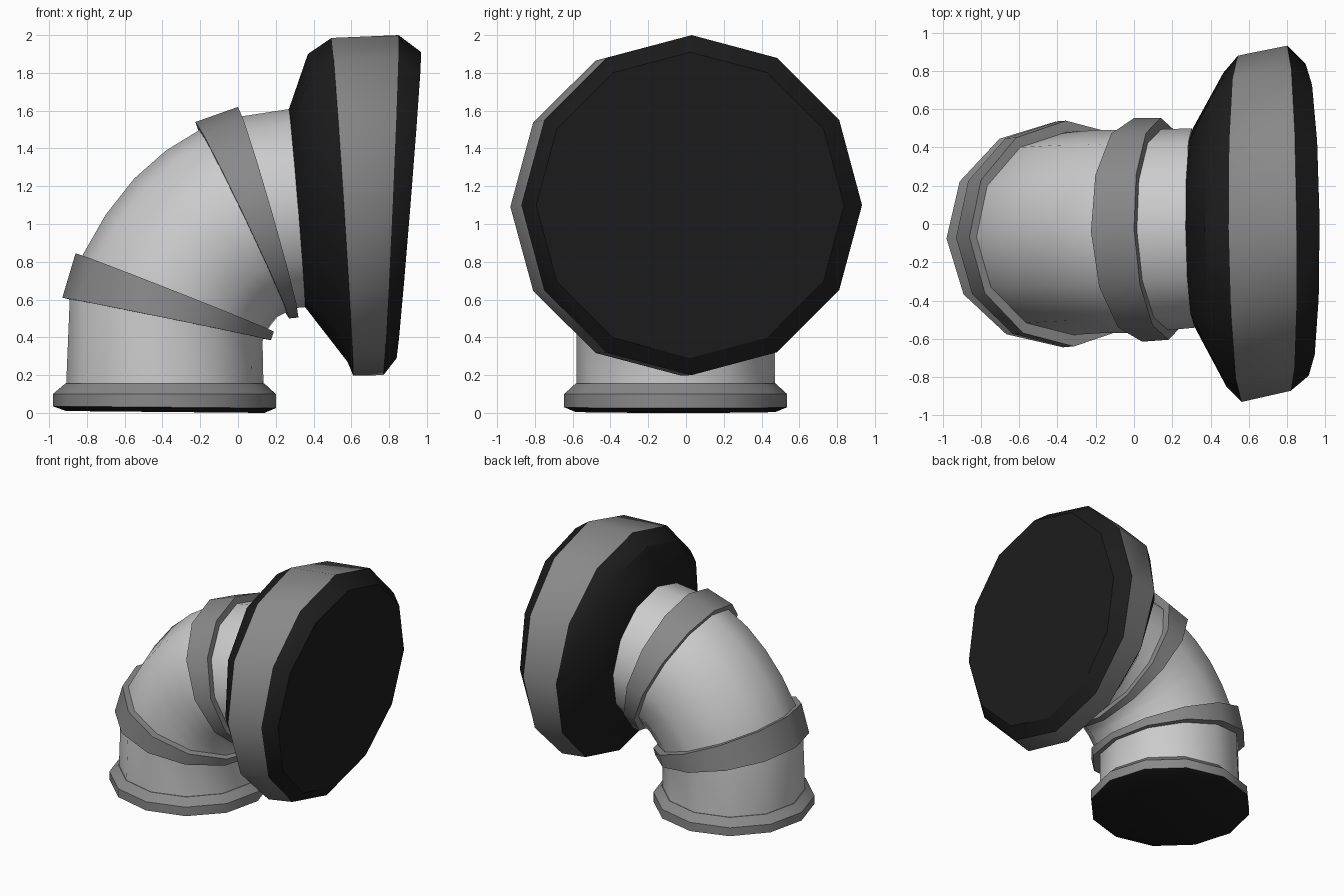
import bpy, bmesh, math

if "Cube" in bpy.data.objects:
    bpy.data.objects.remove(bpy.data.objects["Cube"])

SIDES = 12


def material(name, v):
    m = bpy.data.materials.new(name)
    m.diffuse_color = (v, v, v, 1)
    m.use_nodes = True
    m.node_tree.nodes["Principled BSDF"].inputs["Base Color"].default_value = m.diffuse_color
    return m


LIGHT = material("light_grey", 0.75)
MID = material("mid_grey", 0.25)
BLACK = material("black", 0.012)


def loft(name, rings, mats, skew=0.035, cap_start=None, cap_end=None):
    """Skin rings (outer x, outer z, inner x, inner z, centre y, half width); one material per strip."""
    bm = bmesh.new()
    slots = [LIGHT, MID, BLACK]
    loops = []
    for x0, z0, x1, z1, cy, ry in rings:
        cx, cz = (x0 + x1) / 2, (z0 + z1) / 2
        loop = []
        for k in range(SIDES):
            a = 2 * math.pi * k / SIDES
            dx, dz = (x0 - cx) * math.cos(a), (z0 - cz) * math.cos(a)
            dy = ry * math.sin(a)
            loop.append(bm.verts.new((cx + dx - skew * dy, cy + dy + skew * dx, cz + dz)))
        loops.append(loop)
    for a, b, m in zip(loops, loops[1:], mats):
        for i in range(SIDES):
            j = (i + 1) % SIDES
            f = bm.faces.new((a[i], a[j], b[j], b[i]))
            f.material_index = slots.index(m)
    for loop, m in ((loops[0], cap_start), (loops[-1], cap_end)):
        if m:
            bm.faces.new(loop).material_index = slots.index(m)
    bmesh.ops.recalc_face_normals(bm, faces=bm.faces)
    me = bpy.data.meshes.new(name)
    bm.to_mesh(me)
    bm.free()
    for m in slots:
        me.materials.append(m)
    ob = bpy.data.objects.new(name, me)
    bpy.context.collection.objects.link(ob)
    bpy.ops.object.select_all(action='DESELECT')
    ob.select_set(True)
    bpy.context.view_layer.objects.active = ob
    bpy.ops.object.shade_smooth_by_angle(angle=math.radians(32))
    return ob


def shrink(r, s):
    cx, cz = (r[0] + r[2]) / 2, (r[1] + r[3]) / 2
    return (cx + (r[0] - cx) * s, cz + (r[1] - cz) * s,
            cx + (r[2] - cx) * s, cz + (r[3] - cz) * s, r[4], r[5] * s)


def collar(name, a, b):
    loft(name, [shrink(a, 0.87), a, b, shrink(b, 0.87)], [MID] * 3)


# Base flange
loft("base_flange", [
    (-0.91, 0.01, 0.14, 0.0, -0.055, 0.53),
    (-0.98, 0.035, 0.20, 0.025, -0.055, 0.59),
    (-0.98, 0.10, 0.20, 0.10, -0.055, 0.59),
    (-0.915, 0.155, 0.14, 0.155, -0.055, 0.53)],
    [BLACK, MID, MID], cap_start=BLACK, cap_end=MID)

# Curved pipe
loft("elbow_pipe", [
    (-0.91, 0.14, 0.135, 0.14, -0.055, 0.525),
    (-0.89, 0.62, 0.13, 0.38, -0.055, 0.525),
    (-0.82, 0.84, 0.15, 0.43, -0.05, 0.53),
    (-0.70, 1.05, 0.17, 0.46, -0.045, 0.53),
    (-0.55, 1.24, 0.19, 0.485, -0.04, 0.53),
    (-0.38, 1.39, 0.21, 0.51, -0.04, 0.53),
    (-0.20, 1.50, 0.25, 0.53, -0.035, 0.53),
    (0.02, 1.57, 0.30, 0.555, -0.03, 0.525),
    (0.28, 1.61, 0.36, 0.56, -0.02, 0.52)], [LIGHT] * 8)

# Clamping collars
collar("lower_collar", (-0.93, 0.61, 0.175, 0.385, -0.053, 0.59),
       (-0.86, 0.845, 0.19, 0.43, -0.05, 0.59))
collar("upper_collar", (-0.225, 1.54, 0.27, 0.50, -0.03, 0.585),
       (0.0, 1.62, 0.32, 0.505, -0.025, 0.58))

# Flared bell with closed dark mouth
loft("bell_head", [
    (0.27, 1.61, 0.355, 0.56, -0.02, 0.52),
    (0.37, 1.90, 0.58, 0.27, -0.03, 0.82),
    (0.495, 1.985, 0.61, 0.197, -0.025, 0.905),
    (0.85, 2.0, 0.77, 0.20, 0.03, 0.902),
    (0.97, 1.91, 0.84, 0.29, 0.022, 0.815)],
    [BLACK, BLACK, MID, BLACK], skew=0.01, cap_start=BLACK, cap_end=BLACK)
